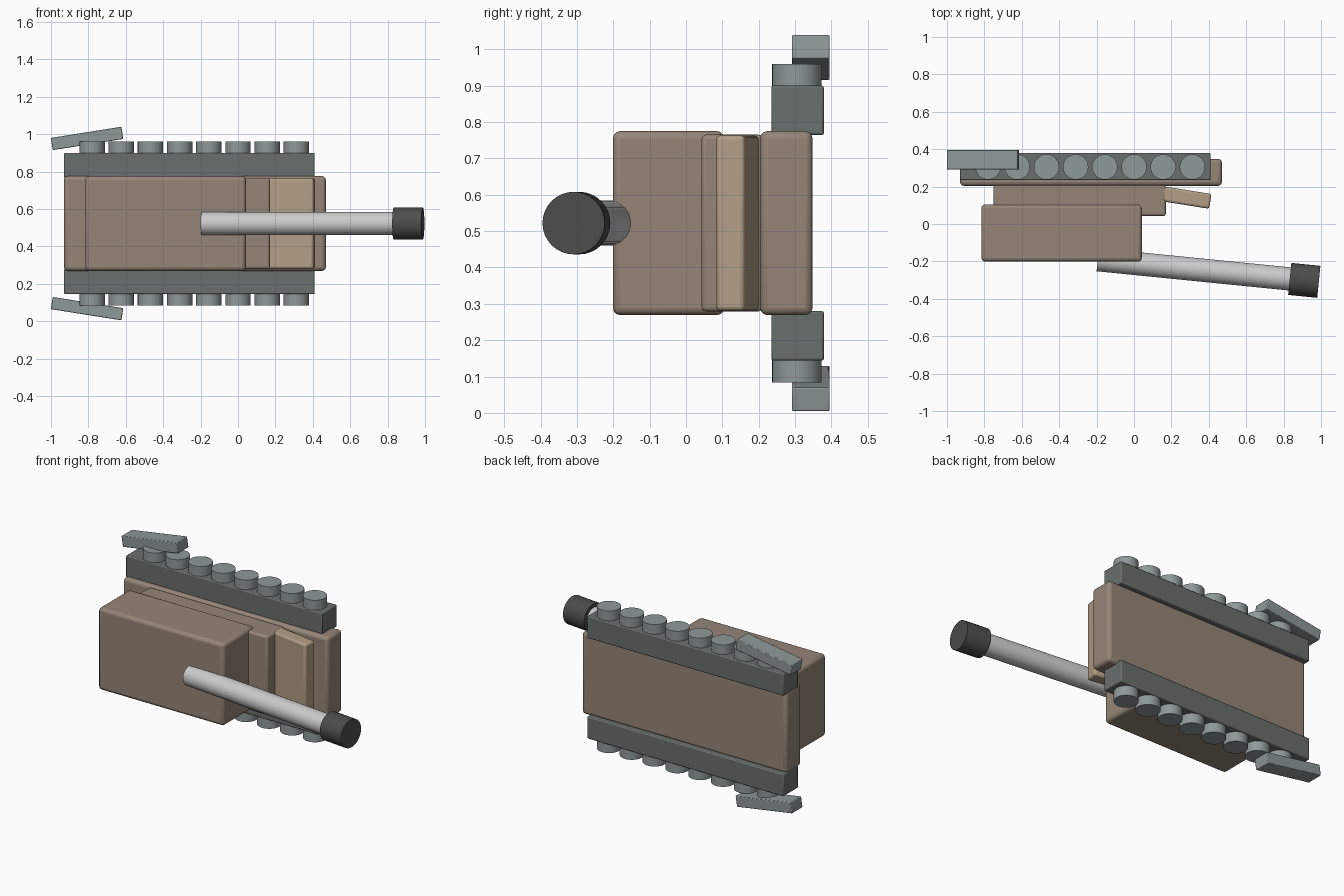
import bpy
from math import radians, atan2
from mathutils import Vector

if "Cube" in bpy.data.objects:
    bpy.data.objects.remove(bpy.data.objects["Cube"])


def material(name, color):
    m = bpy.data.materials.new(name)
    m.diffuse_color = (*color, 1)
    m.use_nodes = True
    m.node_tree.nodes["Principled BSDF"].inputs["Base Color"].default_value = m.diffuse_color
    return m


BROWN = material("hull_brown", (0.30, 0.235, 0.185))
TAN = material("plate_tan", (0.45, 0.345, 0.235))
DARK = material("track_grey", (0.14, 0.16, 0.15))
GREY = material("wheel_grey", (0.27, 0.32, 0.31))
BLACK = material("muzzle_dark", (0.07, 0.075, 0.07))
MID_Z = 0.522


def box(name, center, size, mat, bevel, rot=(0, 0, 0), segments=3):
    bpy.ops.mesh.primitive_cube_add(size=1, location=center, rotation=rot)
    ob = bpy.context.object
    ob.name = name
    ob.scale = size
    bpy.ops.object.transform_apply(location=False, rotation=False, scale=True)
    ob.data.materials.append(mat)
    mod = ob.modifiers.new("edges", 'BEVEL')
    mod.width, mod.segments = bevel, segments
    bpy.ops.object.shade_smooth_by_angle(angle=radians(35))
    return ob


def rod(name, start, end, radius, mat=None, sides=32):
    a, b = Vector(start), Vector(end)
    d = b - a
    bpy.ops.mesh.primitive_cylinder_add(
        vertices=sides, radius=radius, depth=d.length, location=(a + b) / 2,
        rotation=d.to_track_quat('Z', 'Y').to_euler())
    ob = bpy.context.object
    ob.name = name
    if mat:
        ob.data.materials.append(mat)
    bpy.ops.object.shade_smooth_by_angle(angle=radians(35))
    return ob


# Hull, upper deck and turret, stacked toward -y (the tank lies on its side)
box("hull", (-0.23, 0.276, MID_Z), (1.40, 0.144, 0.506), BROWN, 0.02)
box("upper_deck", (-0.29, 0.127, MID_Z), (0.92, 0.168, 0.486), BROWN, 0.012)
box("turret", (-0.387, -0.048, MID_Z), (0.858, 0.306, 0.506), BROWN, 0.02)

# Sloped front plate
box("front_plate", (0.25, 0.146, MID_Z), (0.32, 0.08, 0.482), TAN, 0.012,
    rot=(0, 0, radians(-9)))

# Tracks, wheels and rear fenders, mirrored about the middle plane
for side, tag in ((1, "left"), (-1, "right")):
    box(f"{tag}_track", (-0.26, 0.307, MID_Z + side * 0.31),
        (1.34, 0.145, 0.136), DARK, 0.006, segments=2)
    for i in range(8):
        x = -0.78 + i * 0.156
        rod(f"{tag}_wheel_{i + 1}", (x, 0.305, MID_Z + side * 0.318),
            (x, 0.305, MID_Z + side * 0.438), 0.068, GREY)
    box(f"{tag}_fender", (-0.807, 0.343, MID_Z + side * 0.455),
        (0.382, 0.104, 0.066), GREY, 0.004,
        rot=(0, -side * radians(9), 0), segments=2)

# Gun barrel and muzzle share one tilted axis
start = Vector((-0.194, -0.191, MID_Z))
axis = Vector((1, -0.1, 0)).normalized()
rod("gun_barrel", start, start + axis * 1.12, 0.062)
rod("muzzle", start + axis * 1.032, start + axis * 1.188, 0.086, BLACK)
